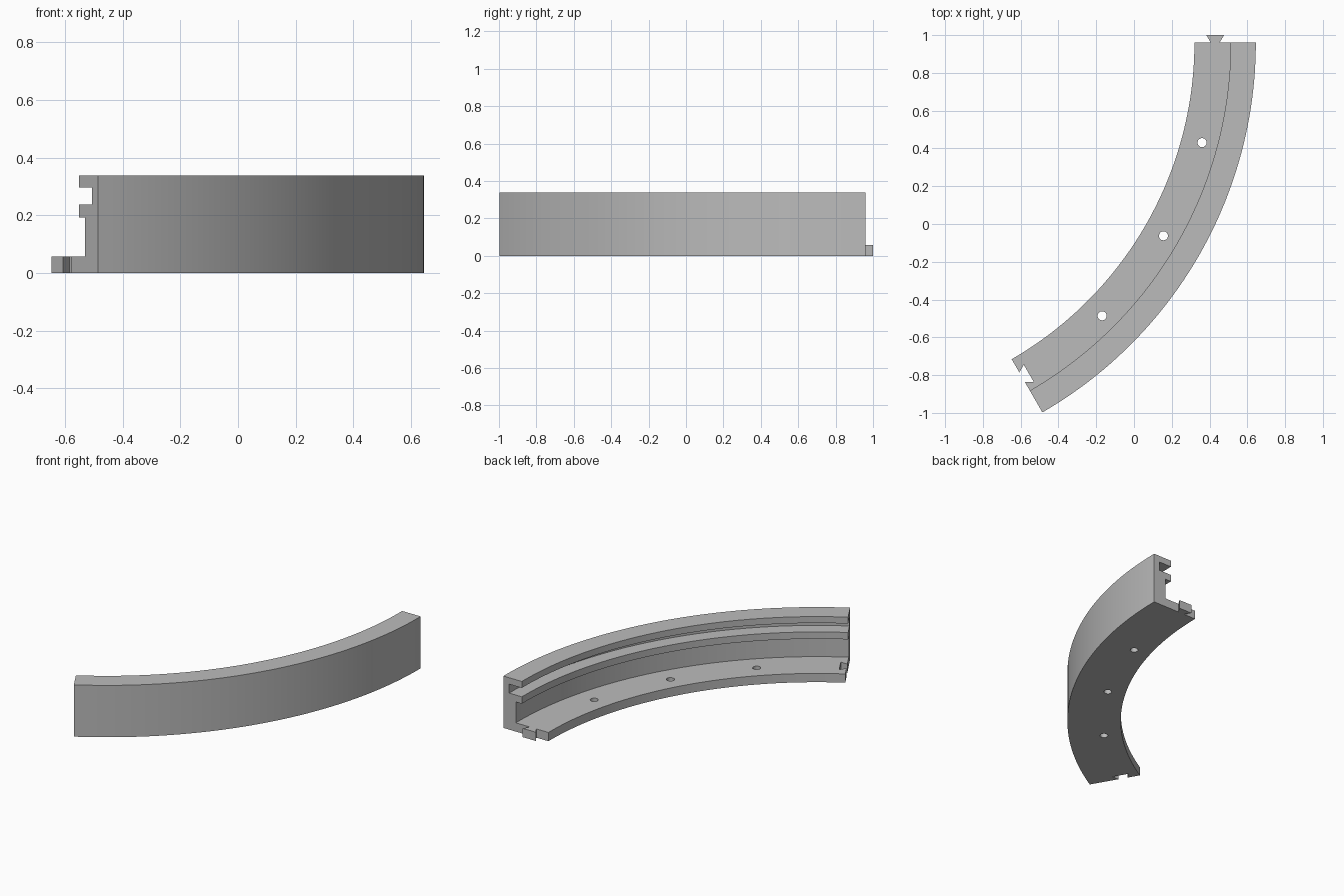
import bpy, bmesh
from math import cos, sin, radians, pi
from mathutils import Matrix, Vector

if "Cube" in bpy.data.objects:
    bpy.data.objects.remove(bpy.data.objects["Cube"], do_unlink=True)

CENTRE = Vector((-1.615, 0.96, 0))   # centre of the bend
SWEEP = radians(-60)
STEPS = 48
HOLE_R = 2.045                       # radius of the hole and dovetail line
BASE = 0.057                         # floor thickness

grey = bpy.data.materials.new("plain grey")
grey.use_nodes = True
COLOUR = (0.5, 0.5, 0.5, 1)
grey.diffuse_color = COLOUR
grey.node_tree.nodes["Principled BSDF"].inputs["Base Color"].default_value = COLOUR


def finish(name, bm):
    bmesh.ops.recalc_face_normals(bm, faces=bm.faces)
    mesh = bpy.data.meshes.new(name)
    bm.to_mesh(mesh)
    bm.free()
    mesh.materials.append(grey)
    ob = bpy.data.objects.new(name, mesh)
    bpy.context.collection.objects.link(ob)
    return ob


def prism(name, outline, z0, z1, matrix):
    """Upright prism over a flat outline."""
    bm = bmesh.new()
    face = bm.faces.new([bm.verts.new((x, y, z0)) for x, y in outline])
    top = bmesh.ops.extrude_face_region(bm, geom=[face])["geom"]
    verts = [v for v in top if isinstance(v, bmesh.types.BMVert)]
    bmesh.ops.translate(bm, verts=verts, vec=(0, 0, z1 - z0))
    bm.transform(matrix)
    return finish(name, bm)


def combine(ob, other, operation):
    mod = ob.modifiers.new(operation.lower(), "BOOLEAN")
    mod.operation = operation
    mod.solver = "EXACT"
    mod.object = other
    bpy.context.view_layer.objects.active = ob
    bpy.ops.object.modifier_apply(modifier=mod.name)
    bpy.data.objects.remove(other, do_unlink=True)


def at_angle(angle, radius=HOLE_R):
    """Frame on the bend: x outward, y along the bend."""
    return (Matrix.Translation(CENTRE) @ Matrix.Rotation(angle, 4, "Z")
            @ Matrix.Translation((radius, 0, 0)))


# Rail: floor, wall and two lips, swept round the bend
profile = [(1.935, 0), (2.26, 0), (2.26, 0.338), (2.127, 0.338),
           (2.127, 0.296), (2.218, 0.296), (2.218, 0.238), (2.127, 0.238),
           (2.127, 0.193), (2.17, 0.193), (2.17, BASE), (1.935, BASE)]
bm = bmesh.new()
rings = []
for i in range(STEPS + 1):
    a = SWEEP * i / STEPS
    rings.append([bm.verts.new(CENTRE + Vector((r * cos(a), r * sin(a), z)))
                  for r, z in profile])
n = len(profile)
for lo, hi in zip(rings, rings[1:]):
    for j in range(n):
        k = (j + 1) % n
        bm.faces.new((lo[j], lo[k], hi[k], hi[j]))
bm.faces.new(rings[0])
bm.faces.new(rings[-1])
rail = finish("curved_rail", bm)

# Screw holes through the floor
circle = [(0.024 * cos(2 * pi * i / 24), 0.024 * sin(2 * pi * i / 24))
          for i in range(24)]
for part in (0.25, 0.5, 0.75):
    combine(rail, prism("hole_cutter", circle, -0.1, 0.12,
                        at_angle(SWEEP * part)), "DIFFERENCE")

# Dovetail socket in the lower end
socket = [(-0.029, 0), (-0.053, 0.041), (0.053, 0.041), (0.029, 0),
          (0.029, -0.05), (-0.029, -0.05)]
combine(rail, prism("socket_cutter", socket, -0.1, 0.12, at_angle(SWEEP)),
        "DIFFERENCE")

# Dovetail tongue on the upper end
tongue = [(-0.023, -0.02), (0.023, -0.02), (0.023, 0), (0.047, 0.04),
          (-0.047, 0.04), (-0.023, 0)]
combine(rail, prism("tongue", tongue, 0, BASE, at_angle(0)), "UNION")

bpy.ops.object.select_all(action="DESELECT")
rail.select_set(True)
bpy.context.view_layer.objects.active = rail
bpy.ops.object.shade_smooth_by_angle(angle=radians(30))
